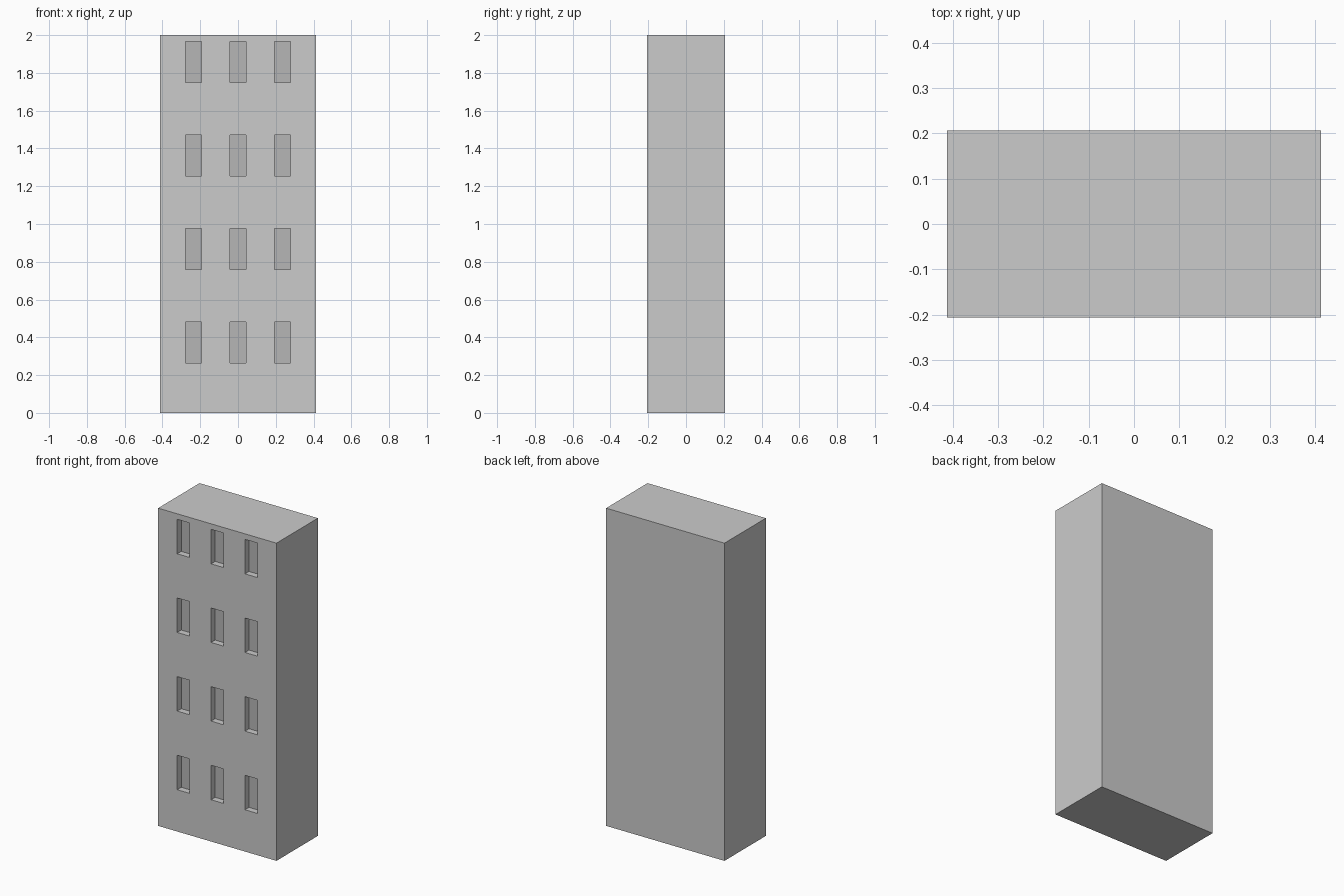
import bpy, bmesh
from mathutils import Vector, Matrix

if "Cube" in bpy.data.objects:
    bpy.data.objects.remove(bpy.data.objects["Cube"])

W, D, H = 0.824, 0.412, 2.0            # tower block size
WIN_W, WIN_H, DEPTH = 0.086, 0.217, 0.04
COLS = [-0.236, 0.0, 0.236]            # window centres across
ROWS = [0.3715 + 0.495 * i for i in range(4)]  # window centres up

# Tower block
bm = bmesh.new()
bmesh.ops.create_cube(bm, size=1, matrix=Matrix.Translation((0, 0, H / 2))
                      @ Matrix.Diagonal((W, D, H, 1)))


def cut(point, normal):
    bmesh.ops.bisect_plane(bm, geom=bm.verts[:] + bm.edges[:] + bm.faces[:],
                           plane_co=point, plane_no=normal)


# Lines along the window edges
for s in (-0.5, 0.5):
    for x in COLS:
        cut((x + s * WIN_W, 0, 0), (1, 0, 0))
    for z in ROWS:
        cut((0, 0, z + s * WIN_H), (0, 0, 1))


def is_window(face):
    c = face.calc_center_median()
    return (face.normal.y < -0.9
            and any(abs(c.x - x) < 0.01 for x in COLS)
            and any(abs(c.z - z) < 0.01 for z in ROWS))


# Recessed windows on the front
bm.normal_update()
windows = [f for f in bm.faces if is_window(f)]
new = bmesh.ops.extrude_face_region(bm, geom=windows)["geom"]
bmesh.ops.delete(bm, geom=[f for f in windows if f.is_valid], context='FACES')
bmesh.ops.translate(bm, vec=Vector((0, DEPTH, 0)),
                    verts=[g for g in new if isinstance(g, bmesh.types.BMVert)])
for g in new:
    if isinstance(g, bmesh.types.BMFace):
        g.material_index = 1
bmesh.ops.recalc_face_normals(bm, faces=bm.faces[:])

mesh = bpy.data.meshes.new("tower_block")
bm.to_mesh(mesh)
bm.free()

# Plain walls, lighter window panes
mesh.materials.append(None)
pane = bpy.data.materials.new("window_pane")
pane.diffuse_color = (0.47, 0.47, 0.47, 1)
pane.use_nodes = True
pane.node_tree.nodes["Principled BSDF"].inputs["Base Color"].default_value = pane.diffuse_color
mesh.materials.append(pane)
bpy.context.collection.objects.link(bpy.data.objects.new("tower_block", mesh))
